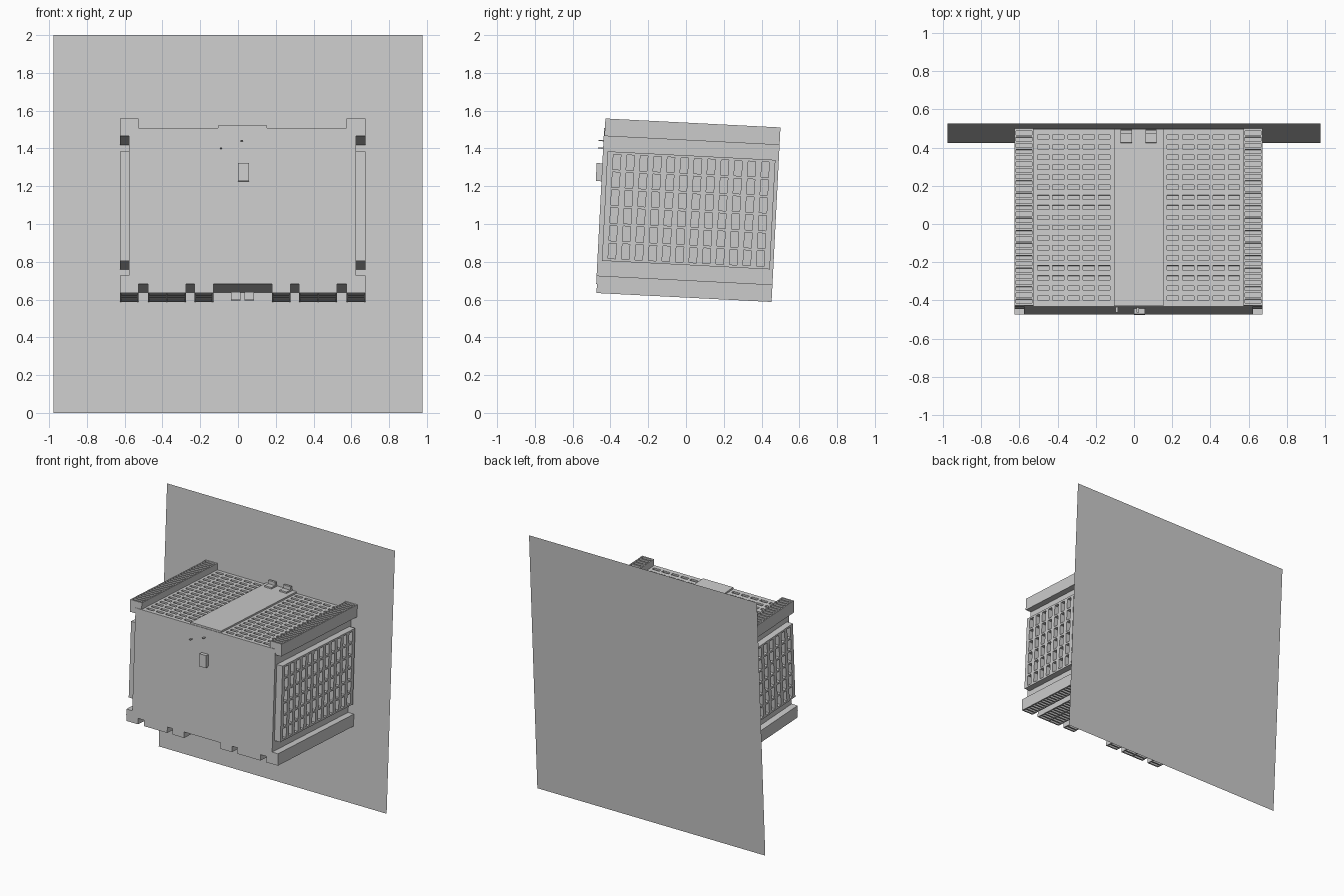
import bpy, bmesh, math
from mathutils import Matrix, Vector

if "Cube" in bpy.data.objects:
    bpy.data.objects.remove(bpy.data.objects["Cube"], do_unlink=True)

TILT = math.atan(0.051)
# Everything is built upright against y = 0, then leaned about the x axis
FRAME = Matrix.Translation((0, 0.425, 0)) @ Matrix.Rotation(-TILT, 4, 'X')
MID = 0.024      # centre line of the case
DEPTH = 0.93


def add_box(bm, lo, hi):
    lo, hi = Vector(lo), Vector(hi)
    mat = Matrix.Translation((lo + hi) / 2) @ Matrix.Diagonal((*(hi - lo), 1))
    bmesh.ops.create_cube(bm, size=1, matrix=mat)


def finish(name, bm):
    mesh = bpy.data.meshes.new(name)
    bm.to_mesh(mesh)
    bm.free()
    ob = bpy.data.objects.new(name, mesh)
    bpy.context.collection.objects.link(ob)
    ob.matrix_world = FRAME
    return ob


def box(name, lo, hi):
    bm = bmesh.new()
    add_box(bm, lo, hi)
    return finish(name, bm)


def lattice(name, axes, u, v, w, cols, rows, bar_u, bar_v):
    """Open grid of cols x rows cells; axes gives the u, v, w directions."""
    bm = bmesh.new()

    def put(u0, u1, v0, v1):
        lo, hi = [0] * 3, [0] * 3
        for axis, a, b in zip(axes, (u0, v0, w[0]), (u1, v1, w[1])):
            lo[axis], hi[axis] = a, b
        add_box(bm, lo, hi)

    pu = (u[1] - u[0] - bar_u) / cols
    pv = (v[1] - v[0] - bar_v) / rows
    for i in range(cols + 1):
        a = u[0] + i * pu
        put(a, a + bar_u, v[0], v[1])
        if i < cols:
            for j in range(rows + 1):
                b = v[0] + j * pv
                put(a + bar_u, a + pu, b, b + bar_v)
    return finish(name, bm)


# Thin wall panel behind the case
bm = bmesh.new()
length = 2 / math.cos(TILT)
bmesh.ops.create_grid(bm, x_segments=1, y_segments=1, size=0.5,
                      matrix=Matrix.Translation((0, 0, length / 2))
                      @ Matrix.Rotation(math.pi / 2, 4, 'X')
                      @ Matrix.Diagonal((1.955, length, 1, 1)))
finish("wall_panel", bm)

# Case body, with flanges along the top and bottom edges
box("case_body", (MID - 0.6, -DEPTH, 0.64), (MID + 0.6, -0.002, 1.45))
box("bottom_flange", (MID - 0.65, -DEPTH - 0.004, 0.635), (MID + 0.65, -0.002, 0.68))
box("front_panel", (MID - 0.6, -DEPTH - 0.004, 0.68), (MID + 0.6, -DEPTH, 1.463))
box("top_centre_strip", (MID - 0.13, -DEPTH, 1.44), (MID + 0.13, -0.002, 1.476))

for side, s in (("right", -1), ("left", 1)):
    def span(a, b):
        return sorted((MID + s * a, MID + s * b))

    # Top edge: solid flange carrying a ladder-like rail
    x0, x1 = span(0.55, 0.65)
    box(f"{side}_top_flange", (x0, -DEPTH, 1.42), (x1, -0.002, 1.49))
    lattice(f"{side}_top_rail", (0, 1, 2), (x0, x1), (-DEPTH, -0.002),
            (1.49, 1.513), 1, 28, 0.008, 0.012)

    # Perforated top plate
    lattice(f"{side}_top_vents", (0, 1, 2), span(0.13, 0.55), (-DEPTH, -0.002),
            (1.45, 1.463), 5, 17, 0.02, 0.03)

    # Side grille of upright bars and short rungs
    g0, g1 = span(0.61, 0.65)
    lattice(f"{side}_grille", (1, 2, 0), (-0.91, -0.02), (0.76, 1.34),
            (g0, g1), 12, 6, 0.032, 0.014)
    b0, b1 = span(0.59, 0.615)
    box(f"{side}_grille_back", (b0, -0.91, 0.76), (b1, -0.02, 1.34))

    # Slatted runners under the case
    for label, a, b, cols in (("outer", 0.55, 0.65, 1), ("middle", 0.3, 0.5, 2),
                              ("inner", 0.155, 0.255, 1)):
        x0, x1 = span(a, b)
        lattice(f"{side}_{label}_runner", (0, 1, 2), (x0, x1), (-DEPTH, -0.002),
                (0.588, 0.615), cols, 28, 0.008, 0.012)
        box(f"{side}_{label}_runner_base", (x0, -DEPTH, 0.615), (x1, -0.002, 0.64))

    # Rear clips above and below, each a foot with an upright tab
    x0, x1 = span(0.035, 0.095)
    bm = bmesh.new()
    add_box(bm, (x0, -0.075, 1.475), (x1, -0.005, 1.487))
    add_box(bm, (x0, -0.03, 1.487), (x1, -0.012, 1.512))
    finish(f"{side}_top_clip", bm)
    x0, x1 = span(0.01, 0.06)
    box(f"{side}_bottom_clip", (x0, -0.05, 0.595), (x1, -0.005, 0.636))

# Latch box and small pins on the front
box("latch_box", (0.0, -DEPTH - 0.034, 1.18), (0.058, -DEPTH, 1.275))
for i, (x, z) in enumerate(((0.02, 1.395), (-0.09, 1.355))):
    box(f"front_pin_{i + 1}", (x - 0.006, -DEPTH - 0.03, z - 0.003),
        (x + 0.006, -DEPTH, z + 0.003))
